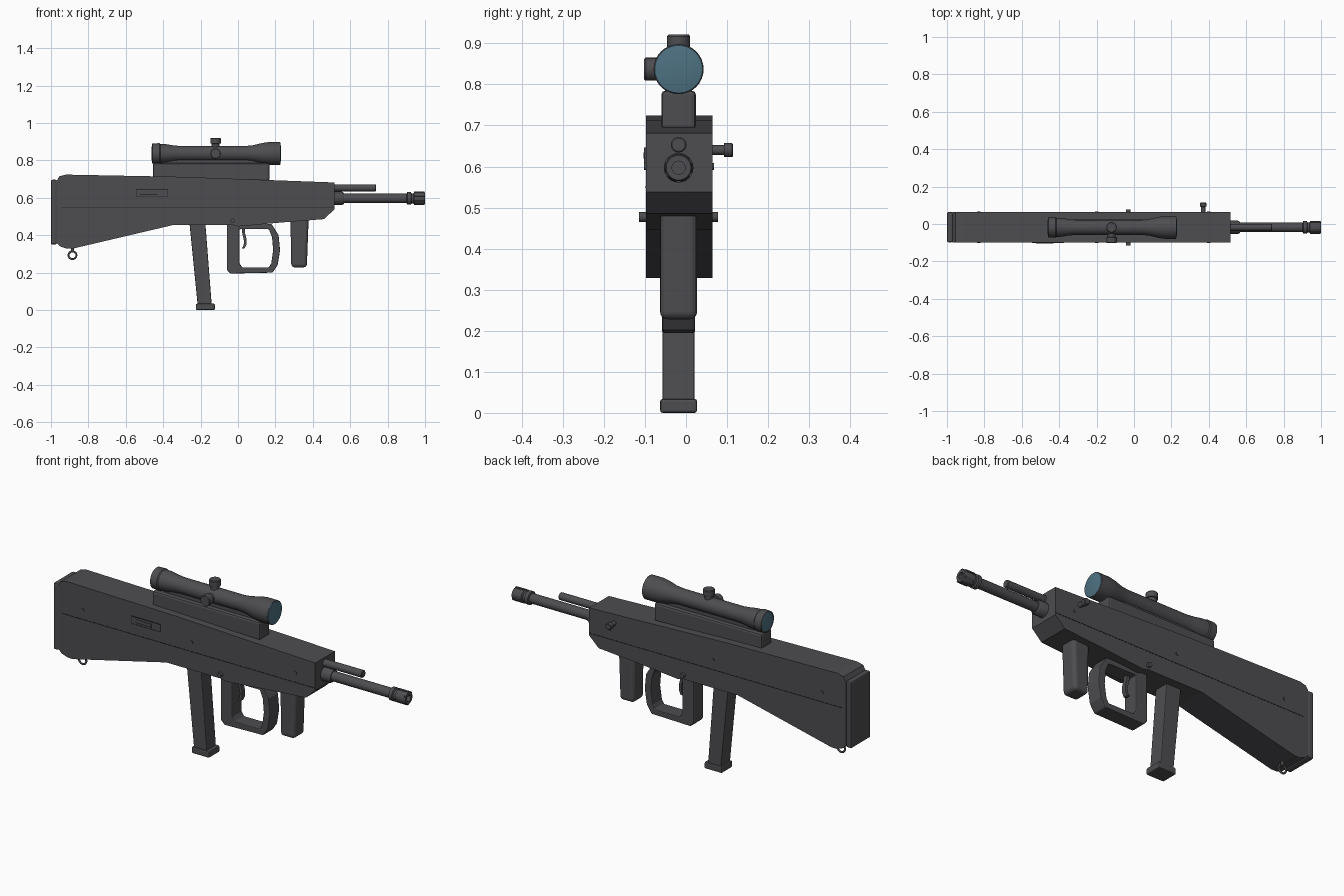
import bpy, bmesh, math
from mathutils import Vector

if "Cube" in bpy.data.objects:
    bpy.data.objects.remove(bpy.data.objects["Cube"])

YC = -0.018              # centre plane of the rifle
Y0, Y1 = -0.098, 0.064   # side faces of the stock


def material(name, rgb):
    m = bpy.data.materials.new(name)
    m.diffuse_color = (*rgb, 1)
    m.use_nodes = True
    m.node_tree.nodes["Principled BSDF"].inputs["Base Color"].default_value = m.diffuse_color
    return m


GREY = material("dark_grey", (0.075, 0.075, 0.082))
BLACK = material("black", (0.02, 0.02, 0.023))
BLUE = material("lens_blue", (0.075, 0.165, 0.22))


def finish(name, bm, mat, bevel=0, segments=2, smooth=True):
    bmesh.ops.recalc_face_normals(bm, faces=bm.faces)
    me = bpy.data.meshes.new(name)
    bm.to_mesh(me)
    bm.free()
    me.materials.append(mat)
    ob = bpy.data.objects.new(name, me)
    bpy.context.collection.objects.link(ob)
    if smooth:
        for p in me.polygons:
            p.use_smooth = True
        me.set_sharp_from_angle(angle=math.radians(35))
    if bevel:
        mod = ob.modifiers.new("bevel", "BEVEL")
        mod.width, mod.segments = bevel, segments
        mod.limit_method = "ANGLE"
        mod.angle_limit = math.radians(40)
    return ob


def prism(name, pts, y0, y1, mat=GREY, bevel=0, segments=2):
    """Side profile in x-z, extruded from y0 to y1."""
    bm = bmesh.new()
    a = [bm.verts.new((x, y0, z)) for x, z in pts]
    b = [bm.verts.new((x, y1, z)) for x, z in pts]
    bm.faces.new(a)
    bm.faces.new(b)
    n = len(pts)
    for i in range(n):
        j = (i + 1) % n
        bm.faces.new((a[i], a[j], b[j], b[i]))
    return finish(name, bm, mat, bevel, segments, smooth=False)


def box(name, x0, x1, y0, y1, z0, z1, mat=GREY, bevel=0, segments=2):
    return prism(name, [(x0, z0), (x1, z0), (x1, z1), (x0, z1)], y0, y1, mat, bevel, segments)


def lathe(name, axis, centre, profile, mat=GREY, sides=24):
    """Turned part: profile of (distance along axis, radius)."""
    bm = bmesh.new()
    k = "XYZ".index(axis)
    rings = []
    for t, r in profile:
        ring = []
        for i in range(sides):
            ang = 2 * math.pi * i / sides
            co = [0, 0, 0]
            co[k] = t
            co[(k + 1) % 3] = r * math.cos(ang)
            co[(k + 2) % 3] = r * math.sin(ang)
            ring.append(bm.verts.new(Vector(co) + Vector(centre)))
        rings.append(ring)
    for a, b in zip(rings, rings[1:]):
        for i in range(sides):
            j = (i + 1) % sides
            bm.faces.new((a[i], a[j], b[j], b[i]))
    bm.faces.new(rings[0])
    bm.faces.new(rings[-1])
    return finish(name, bm, mat)


# Stock and receiver
prism("stock", [(-0.97, 0.36), (-0.95, 0.34), (-0.915, 0.328), (-0.885, 0.328),
                (-0.345, 0.455), (-0.03, 0.455), (0.0, 0.447), (0.23, 0.468), (0.46, 0.486),
                (0.515, 0.538), (0.515, 0.682), (-0.3, 0.712), (-0.92, 0.724),
                (-0.955, 0.715), (-0.97, 0.69)], Y0, Y1)
box("butt_pad", -1.0, -0.968, Y0, Y1, 0.35, 0.697, bevel=0.008)

# Seams, pins and ejection port on the sides
for side, y, d in (("right", Y0, -1), ("left", Y1, 1)):
    ys = sorted((y - d * 0.002, y + d * 0.001))
    box("seam_" + side, -0.945, 0.515, *ys, 0.548, 0.552, BLACK)
    for i, x in enumerate((-0.83, -0.2, 0.4)):
        lathe(f"pin_{side}_{i}", "Y", (x, y, 0.6), [(-0.004, 0.009), (0.004, 0.009)], sides=12)
lathe("cross_pin", "Y", (-0.03, YC, 0.477), [(-0.096, 0.012), (0.096, 0.012)], sides=16)
box("ejection_port", -0.545, -0.375, Y0 - 0.003, Y0 + 0.002, 0.605, 0.646)
for z in (0.605, 0.643):
    box("port_edge", -0.545, -0.375, Y0 - 0.004, Y0, z, z + 0.003, BLACK)
for x in (-0.545, -0.378):
    box("port_edge", x, x + 0.003, Y0 - 0.004, Y0, 0.605, 0.646, BLACK)
box("port_slot", -0.525, -0.43, Y0 - 0.004, Y0, 0.615, 0.62, BLACK)
box("port_bolt", -0.525, -0.43, Y0 - 0.005, Y0, 0.62, 0.634)

# Magazine
prism("magazine", [(-0.26, 0.47), (-0.215, 0.02), (-0.14, 0.02), (-0.175, 0.47)],
      YC - 0.039, YC + 0.039, bevel=0.004)
box("magazine_base", -0.225, -0.124, YC - 0.045, YC + 0.045, 0, 0.034, bevel=0.006)

# Pistol grip and hand guard: a closed loop between two outlines
outer = [(-0.06, 0.46), (-0.06, 0.215), (-0.04, 0.195), (0.185, 0.2), (0.212, 0.24),
         (0.225, 0.32), (0.217, 0.40), (0.18, 0.46)]
inner = [(0.008, 0.432), (0.008, 0.25), (0.022, 0.228), (0.165, 0.228), (0.178, 0.25),
         (0.188, 0.32), (0.182, 0.39), (0.165, 0.432)]
bm = bmesh.new()
loops = [[bm.verts.new((x, y, z)) for x, z in pts]
         for pts, y in ((outer, YC - 0.04), (outer, YC + 0.04), (inner, YC + 0.04), (inner, YC - 0.04))]
for a, b in zip(loops, loops[1:] + loops[:1]):
    for i in range(8):
        j = (i + 1) % 8
        bm.faces.new((a[i], a[j], b[j], b[i]))
finish("grip_and_guard", bm, GREY, bevel=0.005, smooth=False)

# Trigger
prism("trigger", [(0.02, 0.44), (0.022, 0.415), (0.032, 0.37), (0.03, 0.345), (0.02, 0.33),
                  (0.035, 0.328), (0.045, 0.35), (0.045, 0.38), (0.037, 0.415), (0.038, 0.44)],
      YC - 0.012, YC + 0.012)

# Front grip
prism("front_grip", [(0.285, 0.228), (0.368, 0.228), (0.378, 0.5), (0.28, 0.5)],
      YC - 0.045, YC + 0.045, bevel=0.018, segments=4)

# Barrel, collar, muzzle and gas tube
lathe("barrel", "X", (0, YC, 0.597), [(0.45, 0.025), (0.93, 0.025)])
lathe("barrel_collar", "X", (0, YC, 0.597), [(0.45, 0.036), (0.555, 0.036), (0.567, 0.029)])
lathe("muzzle", "X", (0, YC, 0.597),
      [(0.902, 0.026), (0.905, 0.034), (0.924, 0.034), (0.928, 0.027), (0.938, 0.027),
       (0.942, 0.033), (0.995, 0.033), (1.0, 0.03), (1.0, 0.016), (0.95, 0.016)])
for i in range(6):
    ang = math.pi * i / 3
    rib = box("muzzle_rib", 0.942, 0.996, -0.006, 0.006, 0.028, 0.036)
    rib.location = (0, YC, 0.597)
    rib.rotation_euler.x = ang
lathe("gas_tube", "X", (0, YC, 0.653), [(0.45, 0.019), (0.735, 0.019), (0.738, 0.016)])

# Charging handle
lathe("charging_handle", "Y", (0.37, 0, 0.64),
      [(0.05, 0.012), (0.092, 0.012), (0.093, 0.017), (0.112, 0.017), (0.115, 0.014)], sides=16)

# Sling ring
bpy.ops.mesh.primitive_torus_add(major_radius=0.021, minor_radius=0.005, major_segments=24,
                                 minor_segments=8, location=(-0.885, YC, 0.293),
                                 rotation=(math.pi / 2, 0, 0))
ring = bpy.context.object
ring.name = "sling_ring"
ring.data.materials.append(GREY)
for p in ring.data.polygons:
    p.use_smooth = True
lathe("sling_stud", "Z", (-0.885, YC, 0), [(0.308, 0.008), (0.345, 0.008)], sides=12)

# Scope mount, tube, lenses and knobs
box("scope_mount", -0.455, 0.168, YC - 0.042, YC + 0.042, 0.69, 0.785, bevel=0.01)
box("scope_cradle", -0.40, 0.13, YC - 0.02, YC + 0.02, 0.77, 0.82)
S = (0, YC, 0.837)
lathe("scope_tube", "X", S,
      [(-0.455, 0.044), (-0.46, 0.048), (-0.458, 0.054), (-0.42, 0.055), (-0.415, 0.051),
       (-0.385, 0.05), (-0.35, 0.044), (-0.31, 0.04), (0.04, 0.04), (0.08, 0.044),
       (0.13, 0.056), (0.165, 0.061), (0.224, 0.061)], sides=32)
lathe("front_lens", "X", S, [(0.222, 0.0605), (0.226, 0.058), (0.23, 0.035), (0.231, 0.01)], BLUE, 32)
lathe("rear_lens", "X", S, [(-0.463, 0.01), (-0.462, 0.035), (-0.459, 0.047), (-0.45, 0.047)], BLUE, 32)
K = [(0.03, 0.022), (0.052, 0.022), (0.053, 0.028), (0.08, 0.028), (0.084, 0.025)]
lathe("elevation_knob", "Z", (-0.12, YC, 0.837), K)
lathe("windage_knob", "Y", (-0.12, YC, 0.837), [(-t, r) for t, r in K])
